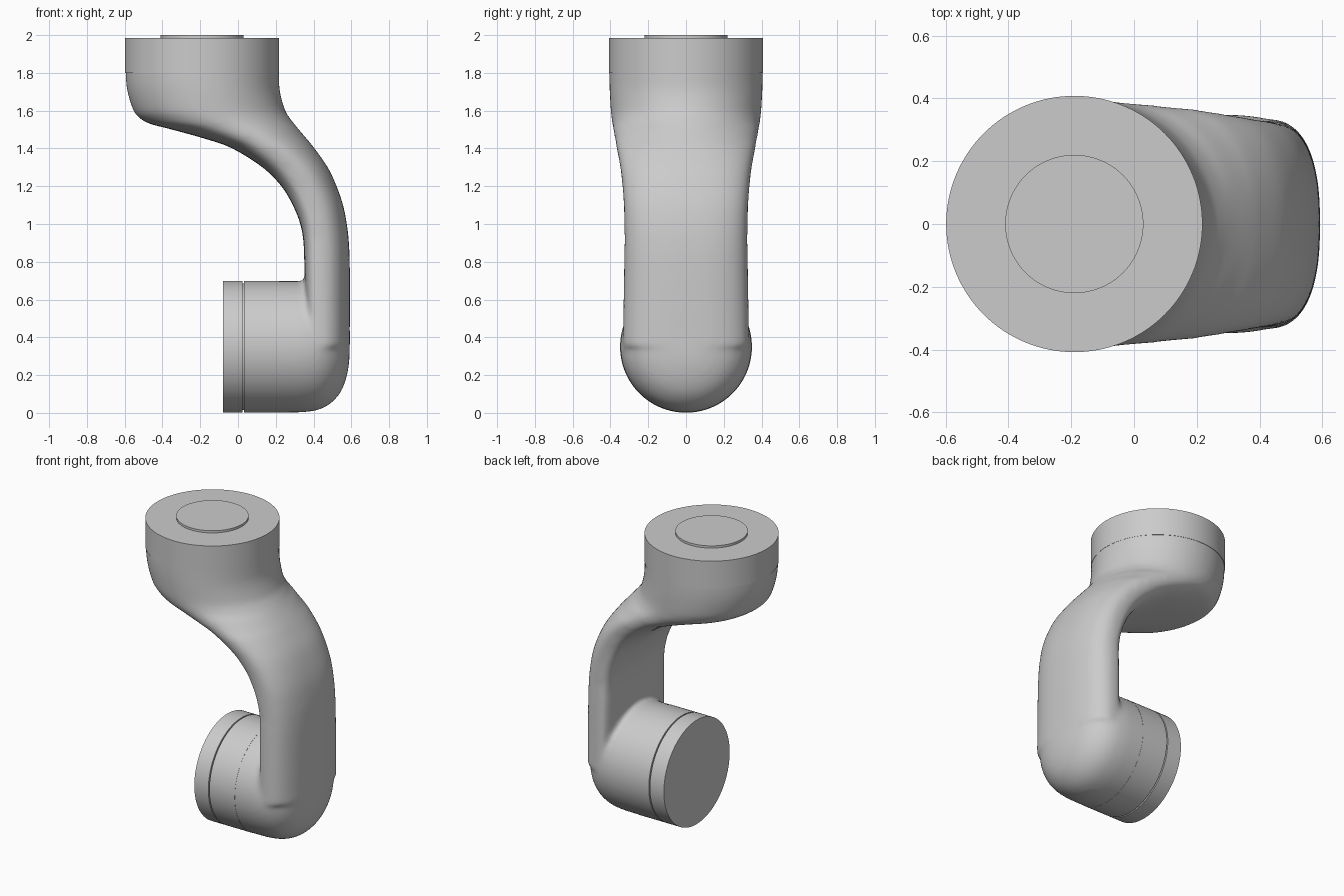
import bpy, bmesh, math
from mathutils import Matrix, Vector

if "Cube" in bpy.data.objects:
    bpy.data.objects.remove(bpy.data.objects["Cube"], do_unlink=True)

GREY = (0.6, 0.6, 0.6, 1)
grey = bpy.data.materials.new("light_grey")
grey.use_nodes = True
grey.diffuse_color = GREY
grey.node_tree.nodes["Principled BSDF"].inputs["Base Color"].default_value = GREY

HEAD_X, HEAD_R = -0.19, 0.407
HUB_Z, HUB_R = 0.35, 0.348


def make_object(name, bm):
    bmesh.ops.recalc_face_normals(bm, faces=bm.faces)
    mesh = bpy.data.meshes.new(name)
    bm.to_mesh(mesh)
    bm.free()
    obj = bpy.data.objects.new(name, mesh)
    bpy.context.collection.objects.link(obj)
    mesh.materials.append(grey)
    bpy.ops.object.select_all(action='DESELECT')
    obj.select_set(True)
    bpy.context.view_layer.objects.active = obj
    bpy.ops.object.shade_smooth_by_angle(angle=math.radians(35))
    return obj


def loft(bm, rings):
    loops = [[bm.verts.new(p) for p in ring] for ring in rings]
    for a, b in zip(loops, loops[1:]):
        for i in range(len(a)):
            j = (i + 1) % len(a)
            bm.faces.new((a[i], a[j], b[j], b[i]))
    bm.faces.new(loops[0])
    bm.faces.new(loops[-1])


def cylinder(name, axis, centre, radius, start, end):
    bm = bmesh.new()
    bmesh.ops.create_cone(bm, cap_ends=True, segments=128, radius1=radius,
                          radius2=radius, depth=end - start)
    turn = Matrix.Rotation(math.pi / 2, 4, 'Y') if axis == 'X' else Matrix()
    mid = (start + end) / 2
    place = (mid, 0, centre) if axis == 'X' else (centre, 0, mid)
    bmesh.ops.transform(bm, matrix=Matrix.Translation(place) @ turn, verts=bm.verts)
    return make_object(name, bm)


def spline(rows, steps):
    # Catmull-Rom through the rows
    pts = [rows[0]] + rows + [rows[-1]]
    out = []
    for a, b, c, d in zip(pts, pts[1:], pts[2:], pts[3:]):
        for k in range(steps):
            t = k / steps
            out.append([0.5 * (2 * q + (r - p) * t + (2 * p - 5 * q + 4 * r - s) * t * t
                               + (3 * q - p - 3 * r + s) * t ** 3)
                        for p, q, r, s in zip(a, b, c, d)])
    return out + [rows[-1]]


def section(z, inner, outer, half, mid, power_in, power_out, n=96):
    # Rounded outline with its own roundness on the inner and outer side
    ring = []
    for i in range(n):
        c, s = math.cos(2 * math.pi * i / n), math.sin(2 * math.pi * i / n)
        p, a = (power_out, outer - mid) if c > 0 else (power_in, mid - inner)
        ring.append((mid + math.copysign(a * abs(c) ** (2 / p), c),
                     math.copysign(half * abs(s) ** (2 / p), s), z))
    return ring


# Arm: height, inner x, outer x, half width, widest x, inner and outer roundness
ARM = [
    (0.35, 0.36, 0.592, 0.335, 0.42, 3.5, 2.5),
    (0.75, 0.352, 0.592, 0.328, 0.42, 3.5, 2.5),
    (0.90, 0.347, 0.587, 0.325, 0.42, 3.5, 2.5),
    (1.00, 0.330, 0.576, 0.326, 0.41, 3.5, 2.5),
    (1.10, 0.290, 0.556, 0.329, 0.39, 3.5, 2.5),
    (1.20, 0.230, 0.522, 0.336, 0.35, 3.3, 2.4),
    (1.30, 0.130, 0.475, 0.348, 0.28, 3.0, 2.3),
    (1.40, -0.03, 0.405, 0.367, 0.16, 2.6, 2.2),
    (1.45, -0.17, 0.365, 0.376, 0.07, 2.4, 2.1),
    (1.50, -0.35, 0.322, 0.385, -0.03, 2.2, 2.1),
    (1.53, -0.465, 0.298, 0.390, -0.09, 2.1, 2),
    (1.56, -0.520, 0.275, 0.394, -0.13, 2, 2),
    (1.60, -0.553, 0.250, 0.398, -0.16, 2, 2),
    (1.70, -0.585, 0.222, 0.404, -0.18, 2, 2),
    (1.80, -0.595, 0.217, 0.406, HEAD_X, 2, 2),
    (1.95, -0.595, 0.217, 0.406, HEAD_X, 2, 2),
]
bm = bmesh.new()
loft(bm, [section(*row) for row in spline(ARM, 6)])

# Lower hub with a domed outer end, merged into the arm
HUB = [(0.06, 0.348), (0.28, 0.348), (0.36, 0.345), (0.43, 0.332), (0.49, 0.30),
       (0.54, 0.245), (0.572, 0.17), (0.588, 0.085), (0.592, 0.004)]
rings = []
for x, r in spline(HUB, 5):
    rings.append([(x, r * math.cos(a), HUB_Z + r * math.sin(a))
                  for a in (2 * math.pi * i / 96 for i in range(96))])
loft(bm, rings)
body = make_object("arm_body", bm)
remesh = body.modifiers.new("merge", 'REMESH')
remesh.mode = 'VOXEL'
remesh.voxel_size = 0.013
remesh.use_smooth_shade = True
blend = body.modifiers.new("blend", 'SMOOTH')
blend.factor = 0.5
blend.iterations = 14

# Crisp collars, discs and the end ring with its narrow groove
cylinder("head_collar", 'Z', HEAD_X, HEAD_R + 0.001, 1.80, 1.985)
cylinder("head_disc", 'Z', HEAD_X, 0.22, 1.97, 2.0)
cylinder("hub_collar", 'X', HUB_Z, HUB_R + 0.001, 0.032, 0.22)
cylinder("groove_core", 'X', HUB_Z, HUB_R - 0.012, -0.03, 0.08)
cylinder("hub_end_ring", 'X', HUB_Z, HUB_R + 0.001, -0.08, 0.024)
